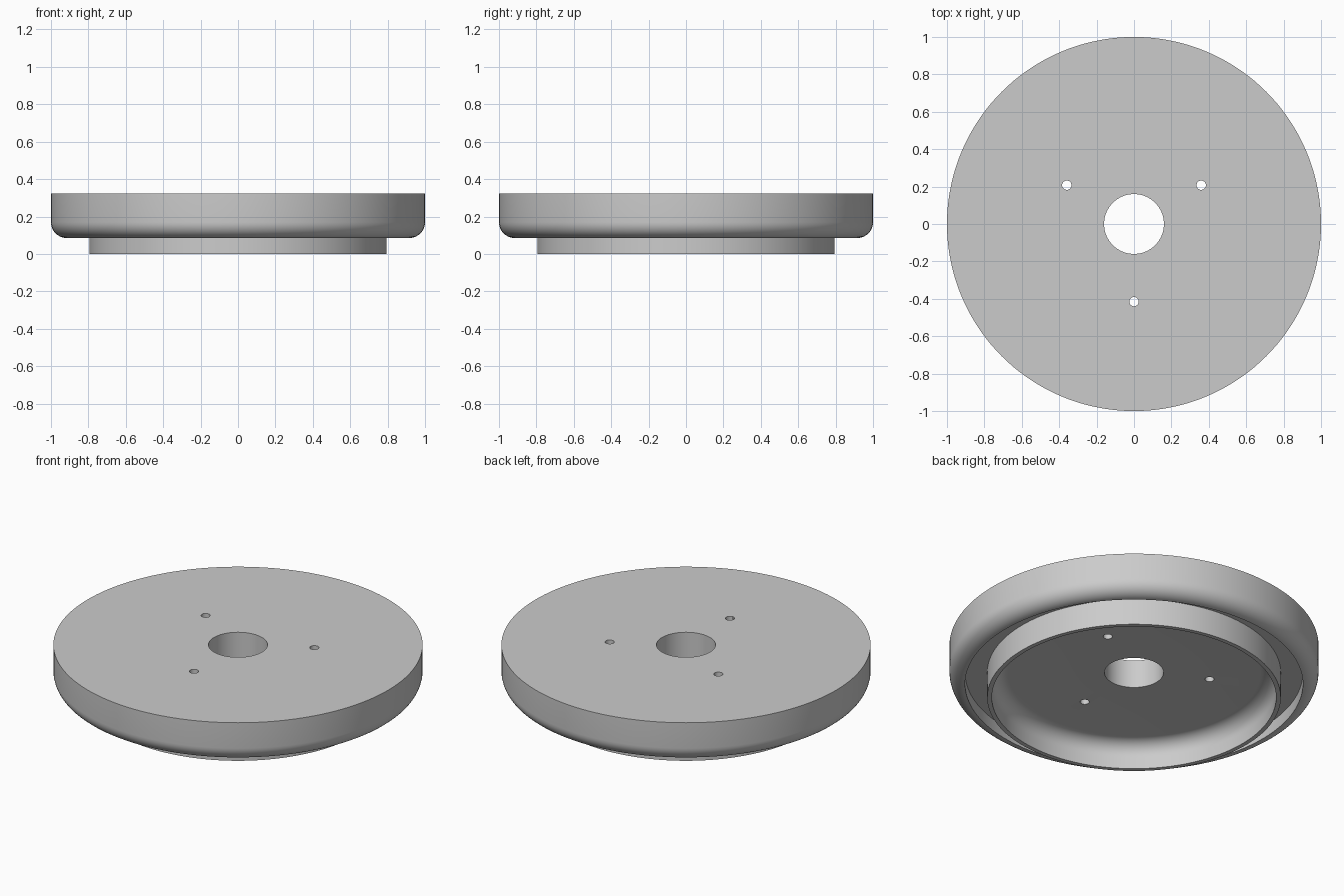
import bpy, bmesh
from math import sin, cos, pi, radians

cube = bpy.data.objects.get("Cube")
if cube:
    bpy.data.objects.remove(cube)

grey = bpy.data.materials.new("plain grey")
grey.use_nodes = True
colour = (0.6, 0.6, 0.6, 1)
grey.diffuse_color = colour
grey.node_tree.nodes["Principled BSDF"].inputs["Base Color"].default_value = colour

SEGMENTS = 144
TOP, FLOOR, LIP = 0.323, 0.156, 0.085
ROUND = 0.085


def arc(cx, cz, r, start, end, steps=10):
    """Profile points along a circular arc, angles in degrees."""
    angles = [radians(start + (end - start) * i / steps) for i in range(steps + 1)]
    return [(cx + r * cos(a), cz + r * sin(a)) for a in angles]


def lathe(name, profile):
    """Revolve a closed (radius, height) profile about z."""
    bm = bmesh.new()
    rings = []
    for r, z in profile:
        rings.append([bm.verts.new((r * cos(2 * pi * i / SEGMENTS), r * sin(2 * pi * i / SEGMENTS), z))
                      for i in range(SEGMENTS)])
    for a, b in zip(rings, rings[1:] + rings[:1]):
        for i in range(SEGMENTS):
            j = (i + 1) % SEGMENTS
            bm.faces.new((a[i], a[j], b[j], b[i]))
    bmesh.ops.recalc_face_normals(bm, faces=bm.faces)
    mesh = bpy.data.meshes.new(name)
    bm.to_mesh(mesh)
    bm.free()
    obj = bpy.data.objects.new(name, mesh)
    bpy.context.collection.objects.link(obj)
    mesh.materials.append(grey)
    return obj


# Flanged disc: bore, flat top, rounded rim, groove, collar and filleted recess
profile = [(0.16, FLOOR), (0.16, TOP), (1, TOP)]
profile += arc(1 - ROUND, LIP + ROUND, ROUND, 0, -90)
profile += [(1 - ROUND, FLOOR), (0.795, FLOOR), (0.795, 0), (0.77, 0)]
profile += arc(0.77 - ROUND, FLOOR - ROUND, ROUND, 0, 90)
disc = lathe("flanged_disc", profile)

# Three bolt holes around the bore
for k in range(3):
    a = radians(-90 + 120 * k)
    bpy.ops.mesh.primitive_cylinder_add(vertices=32, radius=0.025, depth=0.6,
                                        location=(0.415 * cos(a), 0.415 * sin(a), 0.3))
    cutter = bpy.context.object
    cutter.name = f"bolt_hole_cutter_{k + 1}"
    cutter.data.materials.append(grey)
    cutter.hide_render = True
    cutter.hide_set(True)
    cut = disc.modifiers.new(f"bolt_hole_{k + 1}", 'BOOLEAN')
    cut.operation = 'DIFFERENCE'
    cut.solver = 'EXACT'
    cut.object = cutter

# Bake the holes, then smooth the curved walls
bpy.ops.object.select_all(action='DESELECT')
disc.select_set(True)
bpy.context.view_layer.objects.active = disc
for m in list(disc.modifiers):
    cutter = m.object
    bpy.ops.object.modifier_apply(modifier=m.name)
    bpy.data.objects.remove(cutter)
bpy.ops.object.shade_smooth_by_angle(angle=radians(30))
